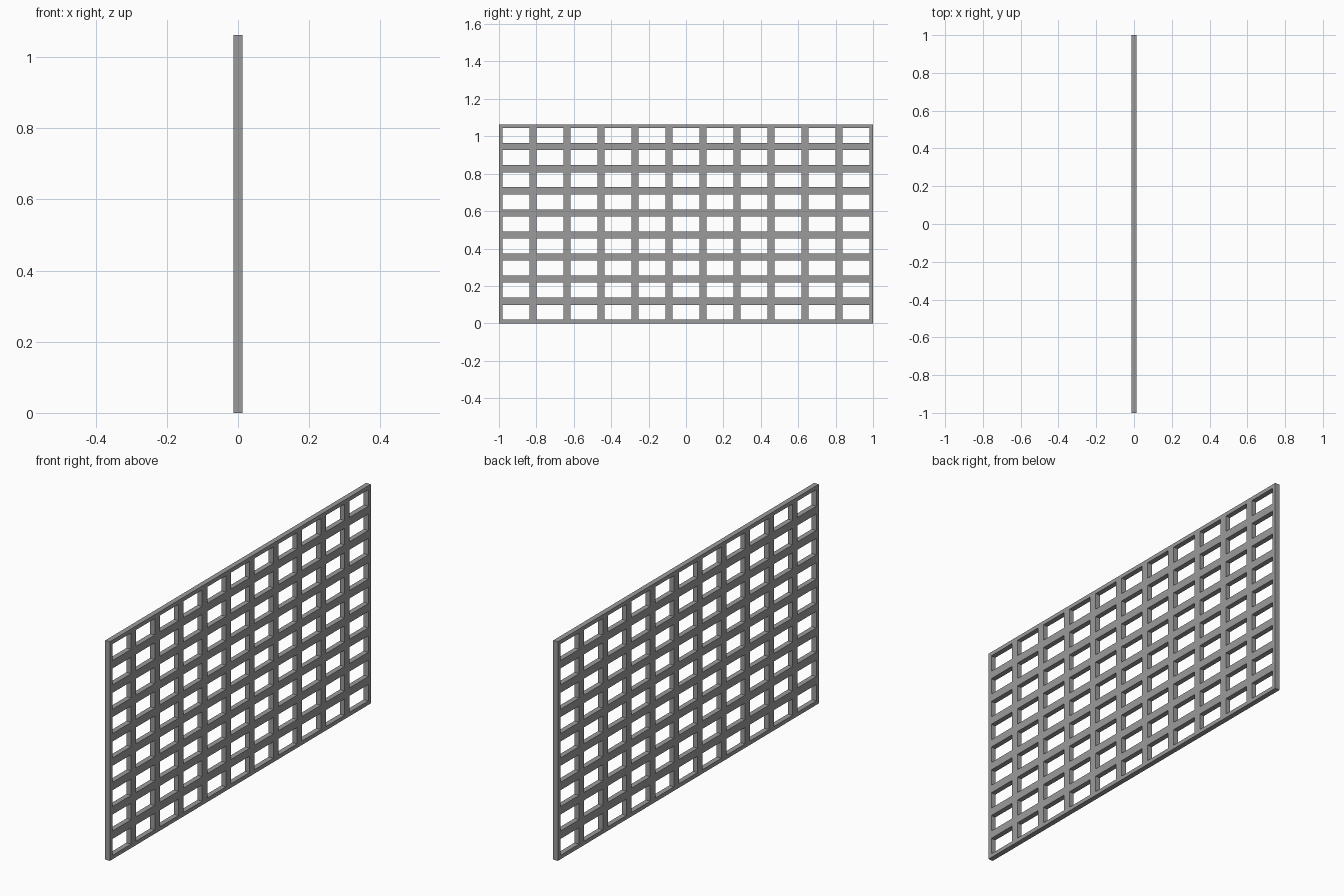
import bpy, bmesh

if "Cube" in bpy.data.objects:
    bpy.data.objects.remove(bpy.data.objects["Cube"])

LENGTH, HEIGHT, THICK = 2.0, 1.063, 0.025
COLS, ROWS, RIM = 11, 9, 0.0193   # RIM = outer border = half an inner bar

bm = bmesh.new()

# Flat sheet of cells standing in the YZ plane
verts = [[bm.verts.new((0, -LENGTH / 2 + LENGTH * c / COLS, HEIGHT * r / ROWS))
          for c in range(COLS + 1)] for r in range(ROWS + 1)]
cells = [bm.faces.new((verts[r][c], verts[r][c + 1], verts[r + 1][c + 1], verts[r + 1][c]))
         for r in range(ROWS) for c in range(COLS)]
bm.normal_update()

# Inset every cell and remove its centre to leave the bars
bmesh.ops.inset_individual(bm, faces=cells, thickness=RIM, use_even_offset=True)
bmesh.ops.delete(bm, geom=cells, context='FACES')

mesh = bpy.data.meshes.new("lattice_panel")
bm.to_mesh(mesh)
bm.free()
panel = bpy.data.objects.new("lattice_panel", mesh)
bpy.context.collection.objects.link(panel)

# Bar thickness, centred on x = 0
solid = panel.modifiers.new("thickness", 'SOLIDIFY')
solid.thickness = THICK
solid.offset = 0

# Dark grey finish
grey = bpy.data.materials.new("dark_grey")
grey.diffuse_color = (0.33, 0.33, 0.33, 1)
grey.use_nodes = True
grey.node_tree.nodes["Principled BSDF"].inputs["Base Color"].default_value = grey.diffuse_color
mesh.materials.append(grey)
